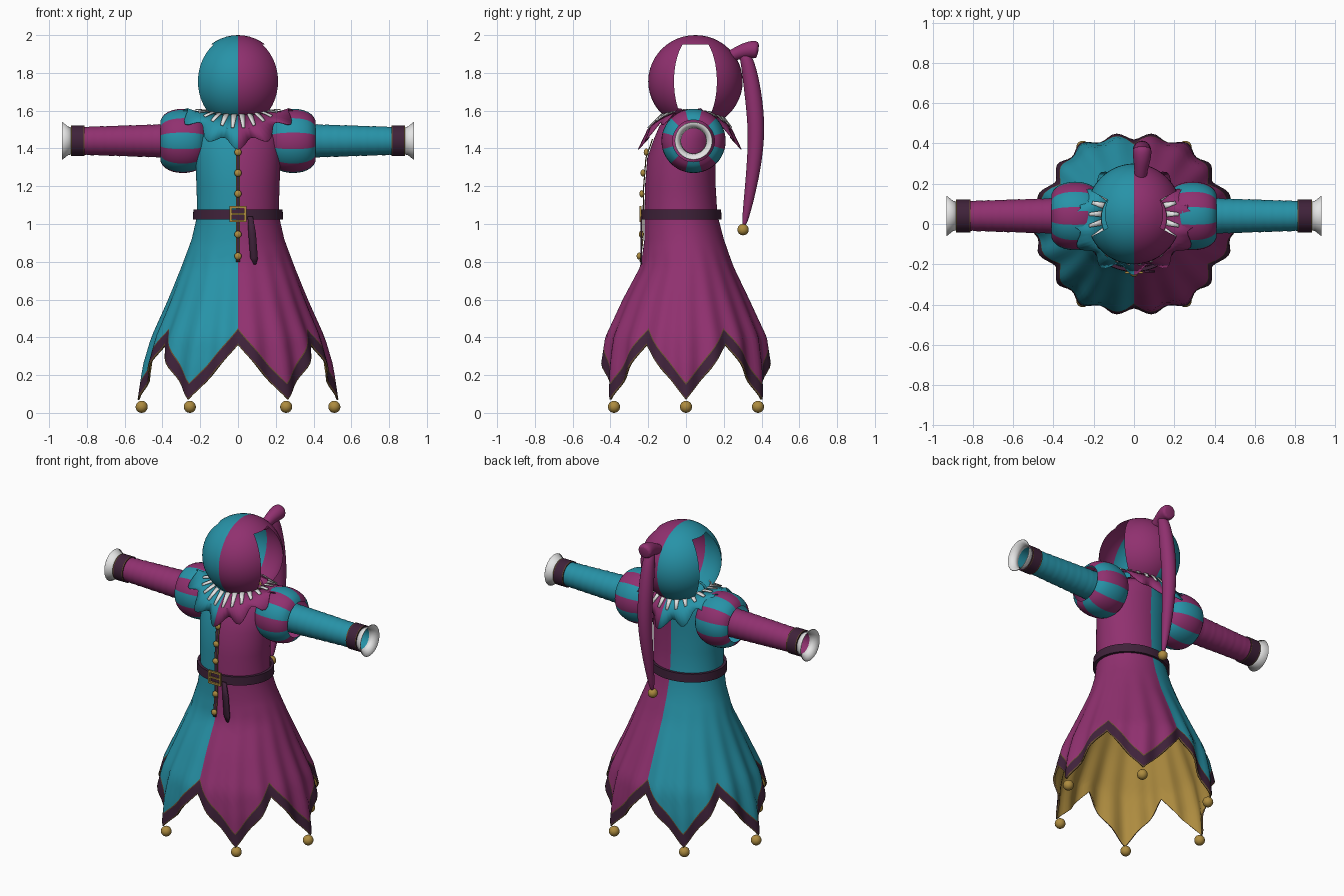
import bpy
from math import sin, cos, pi, radians, degrees, tau
from mathutils import Vector

cube = bpy.data.objects.get("Cube")
if cube:
    bpy.data.objects.remove(cube)


def material(name, rgb):
    m = bpy.data.materials.new(name)
    m.use_nodes = True
    m.diffuse_color = (*rgb, 1)
    node = next(n for n in m.node_tree.nodes if n.type == 'BSDF_PRINCIPLED')
    node.inputs["Base Color"].default_value = (*rgb, 1)
    node.inputs["Roughness"].default_value = 0.7
    return m


TEAL = material("teal cloth", (0.02, 0.29, 0.39))
MAGENTA = material("magenta cloth", (0.28, 0.03, 0.16))
TRIM = material("dark plum trim", (0.05, 0.016, 0.042))
PIPING = material("antique piping", (0.14, 0.08, 0.03))
WHITE = material("white linen", (0.78, 0.78, 0.78))
GOLD = material("gold", (0.42, 0.26, 0.05))


def finish(obj, angle=40):
    bpy.ops.object.select_all(action='DESELECT')
    obj.select_set(True)
    bpy.context.view_layer.objects.active = obj
    bpy.ops.object.shade_smooth_by_angle(angle=radians(angle))
    return obj


def grid(name, rows, mats, pick=lambda i, j: 0, closed=True, caps=False):
    """Skin rows of points; pick gives the material slot, or None for a hole."""
    n = len(rows[0])
    faces, slots = [], []
    for i in range(len(rows) - 1):
        for j in range(n if closed else n - 1):
            slot = pick(i, j)
            if slot is not None:
                k = (j + 1) % n
                faces.append((i * n + j, (i + 1) * n + j, (i + 1) * n + k, i * n + k))
                slots.append(slot)
    if caps:
        last = (len(rows) - 1) * n
        faces += [tuple(range(n)), tuple(last + j for j in reversed(range(n)))]
        slots += [0, 0]
    mesh = bpy.data.meshes.new(name)
    mesh.from_pydata([p for row in rows for p in row], [], faces)
    for m in mats:
        mesh.materials.append(m)
    mesh.polygons.foreach_set("material_index", slots)
    obj = bpy.data.objects.new(name, mesh)
    bpy.context.collection.objects.link(obj)
    return finish(obj)


def thicken(obj, depth, offset=-1, inner_slot=0):
    mod = obj.modifiers.new("thickness", 'SOLIDIFY')
    mod.thickness, mod.offset, mod.material_offset = depth, offset, inner_slot


def ball(name, loc, r, mat, squash=1):
    bpy.ops.mesh.primitive_uv_sphere_add(segments=20, ring_count=12, radius=r, location=loc)
    obj = bpy.context.object
    obj.name = name
    obj.scale.y = squash
    obj.data.materials.append(mat)
    finish(obj, 60)


def box(name, loc, size, mat):
    bpy.ops.mesh.primitive_cube_add(size=1, location=loc)
    obj = bpy.context.object
    obj.name, obj.scale = name, size
    obj.data.materials.append(mat)


def tube(name, path, mat):
    """Round tube along (x, y, z, radius) points lying in a plane of constant x."""
    pts = [Vector(p[:3]) for p in path]
    rows = []
    for i, p in enumerate(path):
        t = (pts[min(i + 1, len(pts) - 1)] - pts[max(i - 1, 0)]).normalized()
        side = Vector((1, 0, 0))
        up = t.cross(side)
        rows.append([pts[i] + p[3] * (cos(a) * side - sin(a) * up)
                     for a in (tau * j / 12 for j in range(12))])
    obj = grid(name, rows, [mat], caps=True)
    mod = obj.modifiers.new("smooth", 'SUBSURF')
    mod.levels = mod.render_levels = 2


# Gown: height, half width, half depth, centre y
PROFILE = [(1.57, .13, .13, .03), (1.52, .19, .15, .01), (1.45, .22, .165, -.005),
           (1.35, .225, .18, -.025), (1.2, .22, .187, -.03), (1.05, .215, .193, -.027),
           (.92, .245, .21, -.01), (.78, .295, .245, .005), (.6, .365, .335, 0),
           (.4, .45, .425, 0), (.25, .49, .445, 0), (.05, .515, .45, 0)]


def gown_point(z, a):
    for hi, lo in zip(PROFILE, PROFILE[1:]):
        if z >= lo[0]:
            break
    f = (hi[0] - z) / (hi[0] - lo[0])
    rx, ry, cy = (h + (l - h) * f for h, l in zip(hi[1:], lo[1:]))
    fold = 1 + .045 * max(0, .9 - z) * cos(18 * a)
    return Vector((rx * fold * cos(a), cy + ry * fold * sin(a), z))


def hem(a):
    u = degrees(a) / 60
    return .07 + .29 * 2 * abs((u + .5) % 1 - .5)


N = 144
ANGLES = [tau * j / N for j in range(N)]
rows = [[gown_point(p[0], a) for a in ANGLES] for p in PROFILE[:7]]
STEPS = 14
for s in range(1, STEPS + 1):
    rows.append([gown_point(.92 + (hem(a) + .088 - .92) * s / STEPS, a) for a in ANGLES])
for rise in (.08, .04, .008, 0):
    rows.append([gown_point(hem(a) + rise, a) for a in ANGLES])
count = len(rows) - 1


def gown_slot(i, j):
    if i >= count - 4:
        return 3 if i in (count - 4, count - 1) else 2
    return 1 if cos(ANGLES[j] + pi / N) > 0 else 0


gown = grid("gown", rows, [TEAL, MAGENTA, TRIM, PIPING, GOLD], gown_slot)
thicken(gown, .01, inner_slot=10)

# Hem bells
for k in range(6):
    a = k * pi / 3
    ball("hem_bell", (.51 * cos(a), .44 * sin(a), .032), .032, GOLD)

# Hood with open sides below its crown
M = 80
polar = [radians(7.5 * i + .01) for i in range(22)]
rows = [[(.238 * sin(p) * cos(tau * j / M), .05 + .25 * sin(p) * sin(tau * j / M),
          1.755 + .245 * cos(p)) for j in range(M)] for p in polar]


def hood_slot(i, j):
    a = tau * (j + .5) / M
    if i >= 5 and abs(sin(a)) < sin(radians(27)):
        return None
    return 1 if cos(a) > 0 else 0


grid("hood", rows, [TEAL, MAGENTA], hood_slot)

# Hood knot, tail and bell
tube("hood_knot", [(.03, .2, 1.87, .03), (.035, .27, 1.905, .034), (.04, .32, 1.92, .045),
                   (.04, .36, 1.925, .05), (.04, .385, 1.92, .045)], MAGENTA)
tube("hood_tail", [(.04, .3, 1.91, .025), (.04, .325, 1.87, .038), (.04, .355, 1.7, .048),
                   (.04, .376, 1.5, .047), (.035, .36, 1.3, .04), (.03, .328, 1.1, .026),
                   (.03, .305, .98, .012)], MAGENTA)
ball("tail_bell", (.03, .302, .97), .03, GOLD)

# Collar: white wedges between coloured tongues, scalloped edge
T = 24
inner, middle, outer = [], [], []
for j in range(T * 4):
    a = tau * j / (T * 4)
    c, s, lift = cos(a), sin(a), cos(a) ** 2
    wave = .025 * cos(a * 12)
    inner.append((.16 * c, .03 + .16 * s, 1.575 + .02 * lift))
    middle.append((.225 * c, .02 + .225 * s, 1.50 + .1 * lift))
    outer.append(((.3 + wave) * c, .02 + (.25 + wave) * s, 1.42 + .18 * lift - wave))


def collar_slot(i, j):
    return 1 if cos(tau * (j + .5) / (T * 4)) > 0 else 0


thicken(grid("collar", [inner, middle, outer], [TEAL, MAGENTA], collar_slot), .004)
for j in range(T):
    a = tau * (j + .5) / T
    wedge = []
    for f, half in ((.05, .095), (1, .035)):
        wedge.append([(r * cos(b), .03 - .01 * f + r * sin(b),
                       1.583 - .075 * f + (.02 + .08 * f) * cos(b) ** 2)
                      for r, b in ((.16 + .065 * f, a - half), (.16 + .065 * f, a + half))])
    thicken(grid("collar_wedge", wedge, [WHITE], closed=False), .005, 0)


# Arms: lathed along x
def lathe_x(name, side, profile, mats, pick=lambda i, j: 0, n=48):
    rows = [[(side * x, .04 + r * sin(tau * j / n) * side, 1.44 + r * cos(tau * j / n))
             for j in range(n)] for x, r in profile]
    return grid(name, rows, mats, lambda i, j: pick(i, j))


for side, label in ((1, "left"), (-1, "right")):
    cloth, other = (TEAL, MAGENTA) if side > 0 else (MAGENTA, TEAL)
    puff = [(.292 - .12 * cos(t), .085 + .085 * sin(t) ** .8)
            for t in (pi * k / 14 for k in range(1, 14))]
    lathe_x(label + "_puff", side, puff, [cloth, other], lambda i, j: ((j + 2) // 4) % 2)
    sleeve = [(.36 + .46 * k / 24, .089 - .015 * k / 24 + .0015 * sin(k * 2.4))
              for k in range(25)]
    lathe_x(label + "_sleeve", side, sleeve, [cloth])
    lathe_x(label + "_cuff_band", side,
            [(.812, .074), (.812, .081), (.818, .081), (.878, .081), (.884, .081), (.884, .07)],
            [TRIM, PIPING], lambda i, j: 1 if i in (1, 3) else 0)
    lathe_x(label + "_cuff_lining", side, [(.8, .068), (.884, .068)], [cloth])
    thicken(lathe_x(label + "_cuff_flare", side, [(.878, .07), (.9, .076), (.93, .1)], [WHITE]),
            .004)

# Belt, hanging strap and buckle
belt = [[(r * 1.12 * cos(a), -.025 + r * sin(a), z) for a in ANGLES]
        for z, r in ((1.078, .195), (1.078, .211), (1.024, .213), (1.024, .195))]
grid("belt", belt, [TRIM])
strap = [[(x - w, -.236, z), (x + w, -.236, z)] for x, w, z in
         ((.065, .014, 1.04), (.075, .02, .95), (.085, .02, .82), (.09, .006, .785))]
thicken(grid("belt_strap", strap, [TRIM], closed=False), .008, 0)
for s in (-1, 1):
    box("buckle_side", (s * .039, -.241, 1.052), (.012, .012, .084), GOLD)
    box("buckle_bar", (0, -.241, 1.052 + s * .036), (.09, .012, .012), GOLD)
box("buckle_prong", (0, -.243, 1.052), (.07, .008, .01), GOLD)

# Front placket and buttons
front = -pi / 2
placket = []
for k in range(14):
    z = 1.45 - .05 * k
    y = gown_point(z, front).y - .007
    placket.append([(x, y, z) for x in (-.011, -.006, .006, .011)])
thicken(grid("placket", placket, [TRIM, PIPING], lambda i, j: 1 if j != 1 else 0, closed=False),
        .006, 0)
for z in (1.38, 1.27, 1.16, .945, .83):
    ball("button", (0, gown_point(z, front).y - .016, z), .019, GOLD, .7)
